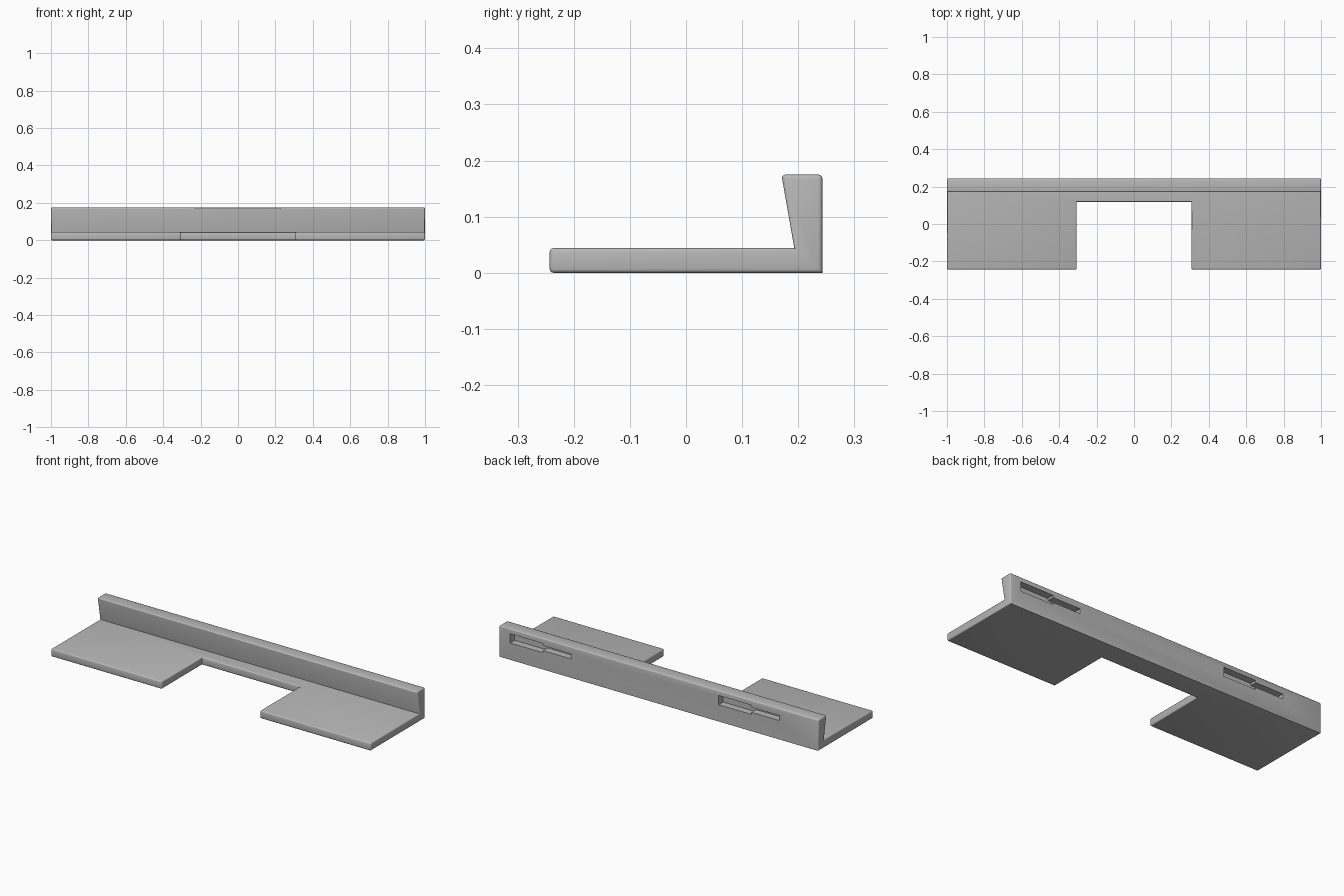
import bpy
import bmesh
from mathutils import Vector

cube = bpy.data.objects.get("Cube")
if cube:
    bpy.data.objects.remove(cube, do_unlink=True)

# Single plain grey
grey = bpy.data.materials.new("plain_grey")
colour = (0.48, 0.48, 0.48, 1)
grey.use_nodes = True
grey.diffuse_color = colour
grey.node_tree.nodes["Principled BSDF"].inputs["Base Color"].default_value = colour


def extruded(name, outline, offset):
    """Solid made by sweeping a closed outline along an offset."""
    bm = bmesh.new()
    face = bm.faces.new([bm.verts.new(p) for p in outline])
    swept = bmesh.ops.extrude_face_region(bm, geom=[face])["geom"]
    verts = [v for v in swept if isinstance(v, bmesh.types.BMVert)]
    bmesh.ops.translate(bm, verts=verts, vec=Vector(offset))
    bmesh.ops.recalc_face_normals(bm, faces=bm.faces)
    mesh = bpy.data.meshes.new(name)
    bm.to_mesh(mesh)
    bm.free()
    mesh.materials.append(grey)
    obj = bpy.data.objects.new(name, mesh)
    bpy.context.collection.objects.link(obj)
    return obj


def cut(target, cutter):
    """Subtract the cutter and remove it."""
    bpy.context.view_layer.objects.active = target
    mod = target.modifiers.new("cut", 'BOOLEAN')
    mod.operation = 'DIFFERENCE'
    mod.solver = 'EXACT'
    mod.object = cutter
    cutter.hide_render = True
    bpy.ops.object.modifier_apply(modifier=mod.name)
    bpy.data.objects.remove(cutter, do_unlink=True)


# Shelf with a leaning back rail, swept along its full width
BACK = 0.243
profile = [(-BACK, 0), (BACK, 0), (BACK, 0.175), (0.17, 0.175),
           (0.193, 0.044), (-BACK, 0.044)]
shelf = extruded("shelf_with_back_rail", [(-1, y, z) for y, z in profile], (2, 0, 0))

# Wide notch in the front edge
notch = [(-0.307, -0.5, -0.1), (0.307, -0.5, -0.1),
         (0.307, 0.118, -0.1), (-0.307, 0.118, -0.1)]
cut(shelf, extruded("notch_cutter", notch, (0, 0, 0.2)))

# Small rounding on outer edges, leaving the bottom back edge sharp
bm = bmesh.new()
bm.from_mesh(shelf.data)
bmesh.ops.dissolve_limit(bm, angle_limit=0.01, verts=bm.verts, edges=bm.edges)


def rounded(edge):
    bottom_back = all(v.co.y > BACK - 0.01 and v.co.z < 0.01 for v in edge.verts)
    return edge.is_convex and edge.calc_face_angle(0) > 0.5 and not bottom_back


bmesh.ops.bevel(bm, geom=[e for e in bm.edges if rounded(e)], offset=0.007,
                offset_type='OFFSET', segments=3, profile=0.5,
                affect='EDGES', clamp_overlap=True)
bm.to_mesh(shelf.data)
bm.free()

# Hanging slots in the back: wide entry stepping down to a narrow run
MID, DEPTH = 0.121, 0.04
for start in (0.93, -0.375):
    half = [(start, 0.026), (start - 0.205, 0.026),
            (start - 0.205, 0.014), (start - 0.38, 0.014)]
    outline = half + [(x, -h) for x, h in reversed(half)]
    points = [(x, BACK - DEPTH, MID + h) for x, h in outline]
    cut(shelf, extruded("slot_cutter", points, (0, 0.1, 0)))

bpy.ops.object.select_all(action='DESELECT')
shelf.select_set(True)
bpy.context.view_layer.objects.active = shelf
bpy.ops.object.shade_smooth_by_angle(angle=0.6)
